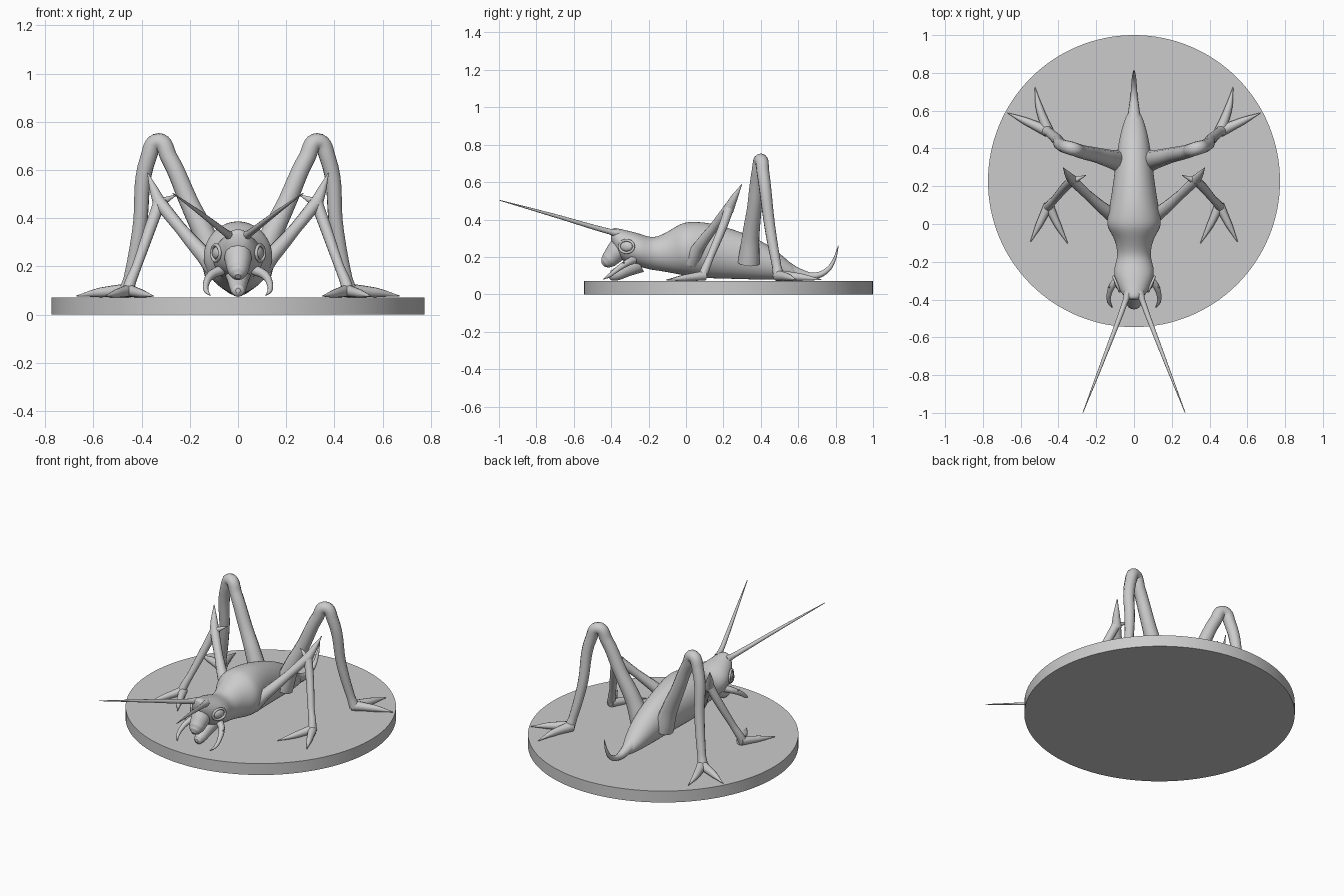
import bpy, bmesh, math


def smooth(obj, angle=50):
    bpy.ops.object.select_all(action='DESELECT')
    obj.select_set(True)
    bpy.context.view_layer.objects.active = obj
    bpy.ops.object.shade_smooth_by_angle(angle=math.radians(angle))


def loft(name, sections, sides=16):
    """Elliptical rings along y, each given as (y, top, bottom, half width)."""
    bm = bmesh.new()
    rings = []
    for y, top, bot, w in sections:
        c, h = (top + bot) / 2, (top - bot) / 2
        rings.append([bm.verts.new((w * math.cos(a), y, c + h * math.sin(a)))
                      for a in (2 * math.pi * i / sides for i in range(sides))])
    for a, b in zip(rings, rings[1:]):
        for i in range(sides):
            j = (i + 1) % sides
            bm.faces.new((a[i], a[j], b[j], b[i]))
    bm.faces.new(rings[0])
    bm.faces.new(rings[-1])
    bmesh.ops.recalc_face_normals(bm, faces=bm.faces)
    mesh = bpy.data.meshes.new(name)
    bm.to_mesh(mesh)
    bm.free()
    obj = bpy.data.objects.new(name, mesh)
    bpy.context.collection.objects.link(obj)
    sub = obj.modifiers.new("Subdivision", 'SUBSURF')
    sub.levels = sub.render_levels = 2
    smooth(obj, 180)
    return obj


def tube(name, points, side=1):
    """Tapered smooth tube through (x, y, z, radius) points."""
    curve = bpy.data.curves.new(name, 'CURVE')
    curve.dimensions = '3D'
    curve.bevel_depth = 1
    curve.bevel_resolution = 4
    curve.resolution_u = 8
    curve.use_fill_caps = True
    spline = curve.splines.new('BEZIER')
    spline.bezier_points.add(len(points) - 1)
    for p, (x, y, z, r) in zip(spline.bezier_points, points):
        p.co = (x * side, y, z)
        p.radius = r
        p.handle_left_type = p.handle_right_type = 'AUTO'
    obj = bpy.data.objects.new(name, curve)
    bpy.context.collection.objects.link(obj)
    bpy.ops.object.select_all(action='DESELECT')
    obj.select_set(True)
    bpy.context.view_layer.objects.active = obj
    bpy.ops.object.convert(target='MESH')
    obj = bpy.context.object
    smooth(obj, 60)
    return obj


# Round base
bpy.ops.mesh.primitive_cylinder_add(vertices=128, radius=0.773, depth=0.072,
                                    location=(0, 0.227, 0.036))
bpy.context.object.name = "base"
smooth(bpy.context.object, 30)

# Head, thorax and abdomen in one flowing shell
loft("body", [
    (-0.402, 0.345, 0.29, 0.03), (-0.385, 0.36, 0.24, 0.055),
    (-0.34, 0.348, 0.17, 0.085), (-0.28, 0.336, 0.155, 0.108),
    (-0.23, 0.32, 0.14, 0.108), (-0.18, 0.304, 0.128, 0.09),
    (-0.13, 0.318, 0.122, 0.092), (-0.07, 0.355, 0.11, 0.108),
    (-0.02, 0.386, 0.1, 0.146), (0.03, 0.392, 0.09, 0.147),
    (0.12, 0.388, 0.082, 0.127), (0.25, 0.352, 0.08, 0.108),
    (0.38, 0.302, 0.076, 0.092), (0.48, 0.24, 0.076, 0.074),
    (0.54, 0.185, 0.076, 0.054), (0.6, 0.135, 0.08, 0.032)])

# Upturned tail
tube("tail", [(0, 0.53, 0.135, 0.045), (0, 0.6, 0.11, 0.03), (0, 0.68, 0.098, 0.018),
              (0, 0.75, 0.125, 0.014), (0, 0.79, 0.18, 0.009), (0, 0.815, 0.26, 0.002)])

# Muzzle and open lower jaw
tube("muzzle", [(0, -0.33, 0.285, 0.06), (0, -0.375, 0.225, 0.055),
                (0, -0.412, 0.185, 0.045), (0, -0.432, 0.168, 0.032),
                (0, -0.445, 0.158, 0.012)])
tube("lower_jaw", [(0, -0.25, 0.17, 0.055), (0, -0.32, 0.135, 0.042),
                   (0, -0.37, 0.108, 0.034), (0, -0.4, 0.1, 0.026),
                   (0, -0.413, 0.1, 0.01)])

for s, tag in ((1, "right"), (-1, "left")):
    # Eye ball inside an almond rim
    turn = math.radians(-23 * s)
    bpy.ops.mesh.primitive_uv_sphere_add(segments=24, ring_count=16, radius=1,
                                         location=(0.087 * s, -0.318, 0.256))
    eye = bpy.context.object
    eye.name = "eye_" + tag
    eye.scale = (0.016, 0.036, 0.026)
    eye.rotation_euler = (0, 0, turn)
    smooth(eye, 180)
    rim = [(0.092 * s + 0.042 * math.cos(a) * 0.39 * s,
            -0.318 + 0.042 * math.cos(a) * 0.92,
            0.256 + 0.033 * math.sin(a)) for a in
           (2 * math.pi * i / 12 for i in range(13))]
    tube("eye_rim_" + tag, [(x, y, z, 0.007) for x, y, z in rim])

    # Antenna with a thick root
    tube("antenna_" + tag, [(0.03, -0.36, 0.325, 0.022), (0.046, -0.41, 0.336, 0.015),
                            (0.155, -0.7, 0.42, 0.0095), (0.27, -0.997, 0.503, 0.002)], s)

    # Curved cheek palp with a thorn
    tube("palp_" + tag, [(0.07, -0.28, 0.185, 0.022), (0.11, -0.32, 0.165, 0.018),
                         (0.13, -0.365, 0.135, 0.014), (0.132, -0.41, 0.1, 0.01),
                         (0.115, -0.442, 0.08, 0.002)], s)
    tube("palp_thorn_" + tag, [(0.115, -0.33, 0.155, 0.012),
                               (0.138, -0.335, 0.175, 0.002)], s)

    # Front leg: thigh, knee spikes, shin, toes
    tube("front_thigh_" + tag, [(0.08, 0.03, 0.18, 0.05), (0.14, 0.065, 0.245, 0.034),
                                (0.24, 0.15, 0.36, 0.025), (0.325, 0.23, 0.465, 0.027)], s)
    tube("front_knee_spike_" + tag, [(0.32, 0.225, 0.45, 0.03), (0.345, 0.255, 0.51, 0.02),
                                     (0.375, 0.298, 0.588, 0.002)], s)
    tube("front_knee_thorn_" + tag, [(0.33, 0.225, 0.46, 0.022),
                                     (0.255, 0.258, 0.497, 0.002)], s)
    tube("front_shin_" + tag, [(0.322, 0.235, 0.475, 0.026), (0.36, 0.2, 0.37, 0.024),
                               (0.42, 0.13, 0.2, 0.02), (0.452, 0.095, 0.115, 0.024),
                               (0.456, 0.085, 0.09, 0.026)], s)
    for n, tip in enumerate(((0.55, -0.098), (0.35, -0.105))):
        mx, my = (0.455 + tip[0]) / 2, (0.09 + tip[1]) / 2
        tube(f"front_toe_{n}_{tag}", [(0.452, 0.1, 0.1, 0.026), (mx, my, 0.088, 0.018),
                                      (*tip, 0.077, 0.002)], s)

    # Hind leg: tall folded limb with splayed toes
    tube("hind_leg_" + tag, [(0.08, 0.335, 0.17, 0.06), (0.125, 0.345, 0.3, 0.048),
                             (0.2, 0.365, 0.46, 0.04), (0.285, 0.385, 0.65, 0.036),
                             (0.33, 0.4, 0.717, 0.036), (0.372, 0.412, 0.65, 0.034),
                             (0.41, 0.45, 0.35, 0.029), (0.45, 0.485, 0.15, 0.025),
                             (0.465, 0.495, 0.095, 0.03)], s)
    for n, tip in enumerate(((0.67, 0.588), (0.525, 0.725))):
        mx, my = (0.475 + tip[0]) / 2, (0.5 + tip[1]) / 2
        tube(f"hind_toe_{n}_{tag}", [(0.455, 0.49, 0.1, 0.03), (mx, my, 0.092, 0.02),
                                     (*tip, 0.078, 0.002)], s)
